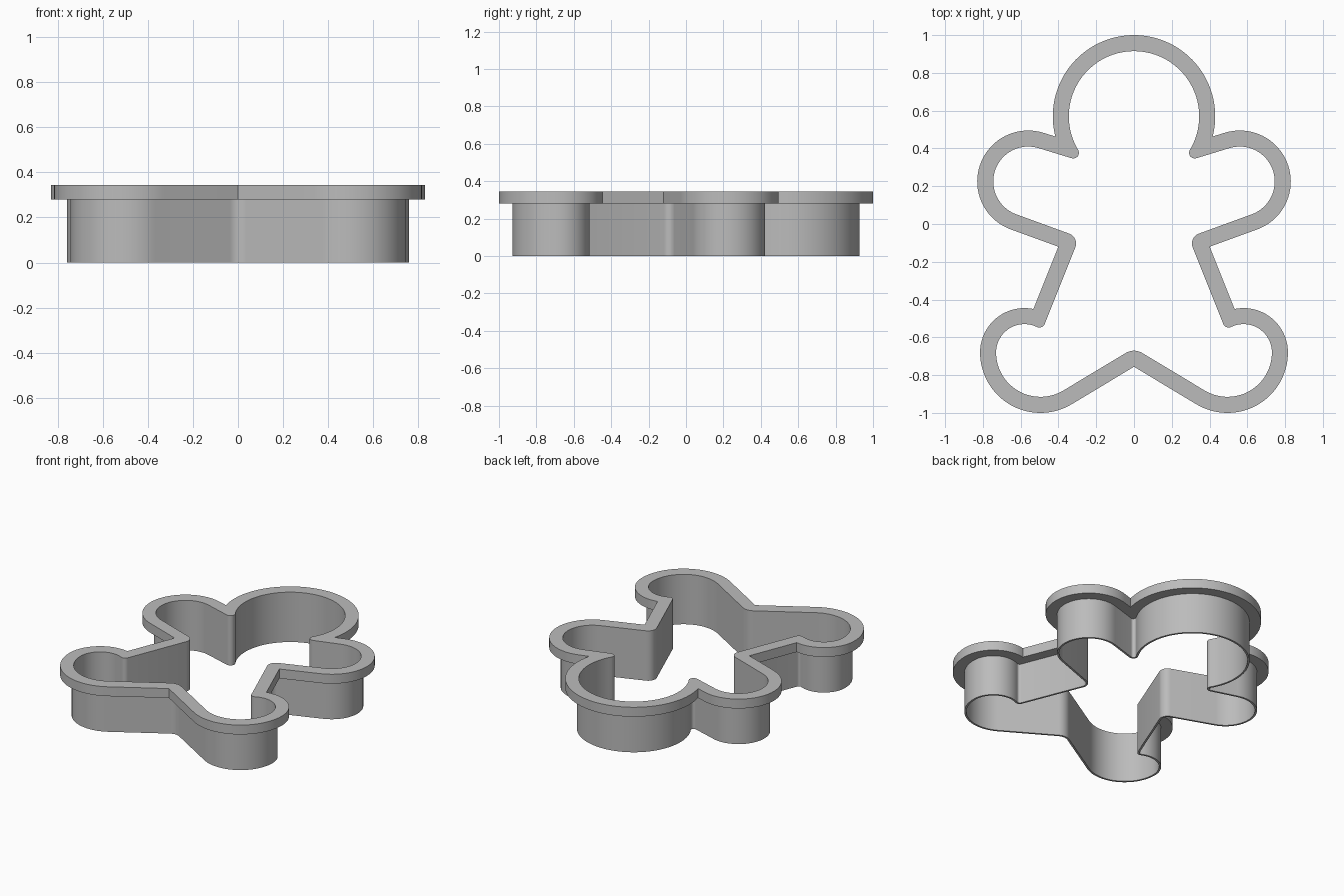
import bpy, bmesh
from math import radians, atan2, sqrt, cos, sin, pi
from mathutils import Vector

cube = bpy.data.objects.get("Cube")
if cube:
    bpy.data.objects.remove(cube)

# Sizes of the rim and the thin cutting wall
RIM, WALL_IN = 0.085, 0.072
HEIGHT, RIM_Z = 0.345, 0.28

# Outer outline of the right half: round parts (centre, radius) and straight edges
HEAD = (Vector((0, 0.57)), 0.43)
ARM = (Vector((0.56, 0.225)), 0.27)
FOOT_TOP = (Vector((0.58, -0.68)), 0.235)
FOOT_SOLE = (Vector((0.495, -0.68)), 0.32)


def unit(a):
    return Vector((cos(a), sin(a)))


def tangent_edge(circle, degrees):
    a = radians(degrees)
    return a, unit(a).dot(circle[0]) + circle[1]


ARM_UPPER = tangent_edge(ARM, 107)
ARM_LOWER = tangent_edge(ARM, -70)
SIDE = (radians(21.8), unit(radians(21.8)).dot(Vector((0.40, -0.118))))
LEG_INNER = tangent_edge(FOOT_SOLE, -121)
CENTRE = (pi, 0.0)


def meet_edges(p, q, e, f):
    """Crossing of two straight edges moved inward by e and f."""
    n, m = unit(p[0]), unit(q[0])
    c, d = p[1] - e, q[1] - f
    det = n.x * m.y - n.y * m.x
    return Vector(((c * m.y - d * n.y) / det, (n.x * d - m.x * c) / det))


def meet_circle(circle, edge, e, side):
    """Crossing of a round part and a straight edge, both moved inward by e."""
    n = unit(edge[0])
    h = edge[1] - e - n.dot(circle[0])
    s = sqrt((circle[1] - e) ** 2 - h * h)
    return circle[0] + n * h + Vector((n.y, -n.x)) * s * side


def arc(centre, r, a, b, steps):
    return [centre + unit(a + (b - a) * i / steps) * r for i in range(steps + 1)]


def direction(p, circle):
    d = p - circle[0]
    return atan2(d.y, d.x)


def outline(e):
    """Closed outline at inward distance e, with rounded inward corners."""
    def corner(radius, find):
        k = RIM - radius
        return find(min(e, k)), max(0.0, e - k)

    neck, neck_r = corner(0.03, lambda d: meet_circle(HEAD, ARM_UPPER, d, 1))
    waist, waist_r = corner(0.055, lambda d: meet_edges(ARM_LOWER, SIDE, d, d))
    ankle, ankle_r = corner(0.03, lambda d: meet_circle(FOOT_TOP, SIDE, d, -1))
    crotch, crotch_r = corner(0.083, lambda d: meet_edges(LEG_INNER, CENTRE, d, 0))
    head_end = direction(neck, HEAD)
    foot_start = direction(ankle, FOOT_TOP)

    half = arc(HEAD[0], HEAD[1] - e, pi / 2, head_end, 32)
    half += arc(neck, neck_r, head_end + pi, ARM_UPPER[0] + pi, 8)
    half += arc(ARM[0], ARM[1] - e, ARM_UPPER[0], ARM_LOWER[0], 40)
    half += arc(waist, waist_r, ARM_LOWER[0] + pi, SIDE[0] + pi, 8)
    half += arc(ankle, ankle_r, SIDE[0] + pi, foot_start + pi, 8)
    half += arc(FOOT_TOP[0], FOOT_TOP[1] - e, foot_start, 0, 20)
    half += arc(FOOT_SOLE[0], FOOT_SOLE[1] - e, 0, LEG_INNER[0], 30)
    half += arc(crotch, crotch_r, LEG_INNER[0] + pi, pi / 2, 6)
    return half + [Vector((-p.x, p.y)) for p in reversed(half[1:-1])]


# Sweep the rim-and-wall cross-section around the outline
section = [(0, HEIGHT), (0, RIM_Z), (WALL_IN, RIM_Z),
           (WALL_IN, 0), (RIM, 0), (RIM, HEIGHT)]
bm = bmesh.new()
rings = [[bm.verts.new((p.x, p.y, z)) for p in outline(e)] for e, z in section]
count = len(rings[0])
for r, ring in enumerate(rings):
    following = rings[(r + 1) % len(rings)]
    for i in range(count):
        j = (i + 1) % count
        bm.faces.new((ring[i], ring[j], following[j], following[i]))
bmesh.ops.remove_doubles(bm, verts=bm.verts[:], dist=0.00005)
bmesh.ops.recalc_face_normals(bm, faces=bm.faces[:])
mesh = bpy.data.meshes.new("cookie_cutter")
bm.to_mesh(mesh)
bm.free()

# Plain grey material
grey = bpy.data.materials.new("grey")
grey.use_nodes = True
colour = (0.5, 0.5, 0.5, 1)
grey.diffuse_color = colour
grey.node_tree.nodes["Principled BSDF"].inputs["Base Color"].default_value = colour
mesh.materials.append(grey)

cutter = bpy.data.objects.new("cookie_cutter", mesh)
bpy.context.collection.objects.link(cutter)
bpy.ops.object.select_all(action="DESELECT")
cutter.select_set(True)
bpy.context.view_layer.objects.active = cutter
bpy.ops.object.shade_smooth_by_angle(angle=radians(30))
